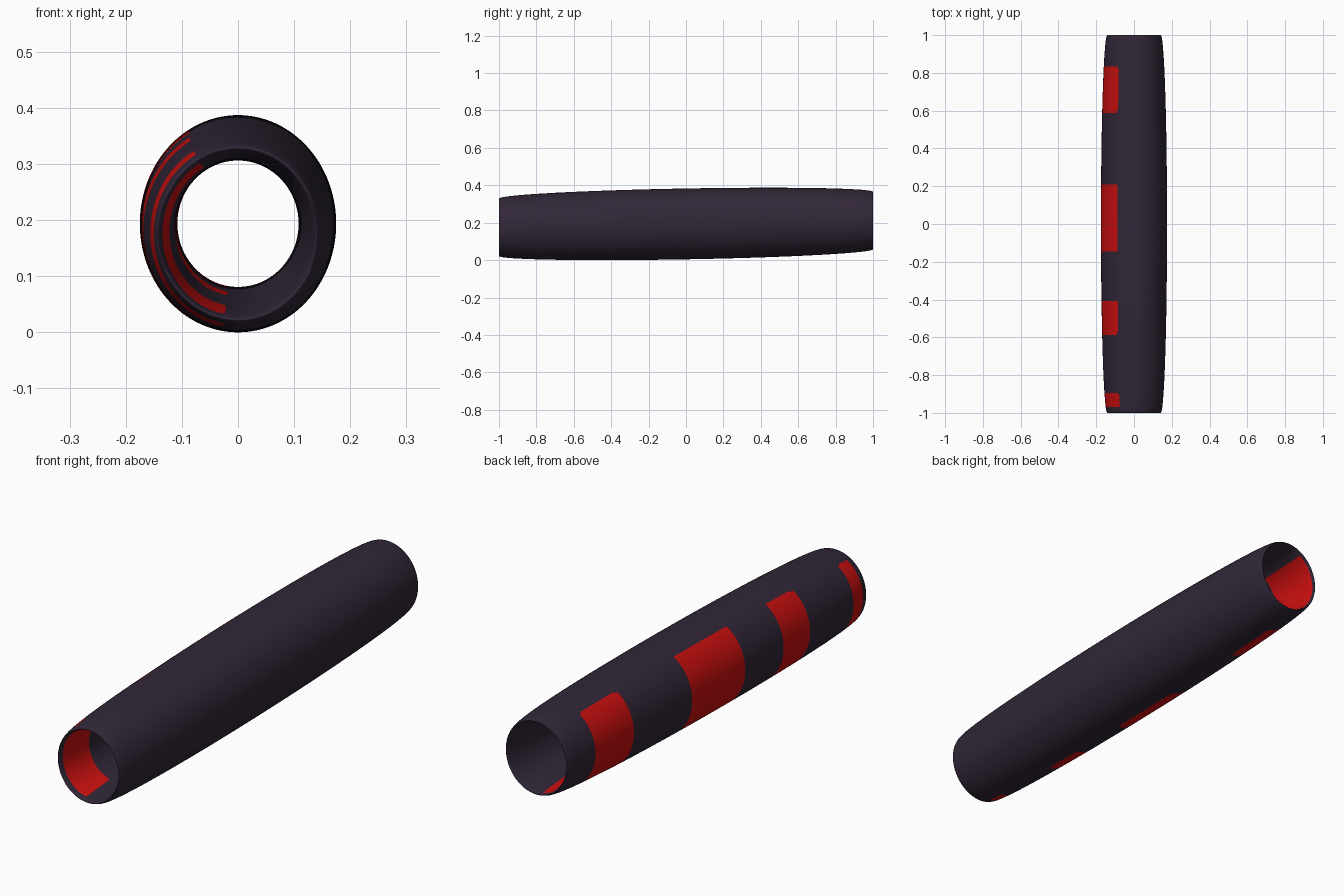
import bpy
import bmesh
from math import sin, cos, radians

cube = bpy.data.objects.get("Cube")
if cube:
    bpy.data.objects.remove(cube, do_unlink=True)

AROUND, ALONG = 144, 300          # segments around the tube, and along its wall section
RING, WALL = 0.1415, 0.0335       # ring radius and half wall thickness
TALL, SLOPE, MID_Z = 1.082, 0.018, 0.1935

# Painted bands: angle ranges on the wall section (0 front rim, 90 outside, 180 back rim, 270 inside)
BANDS = [(14, 26), (54.5, 66.4), (81.4, 102.1), (126.2, 146.1),
         (188, 220), (245, 265), (285, 298), (325, 348)]
BAND_START, BAND_END = 119.5, 260  # extent around the tube
CORNER = 3.5                       # corner rounding in degrees


def material(name, rgb):
    mat = bpy.data.materials.new(name)
    mat.use_nodes = True
    mat.diffuse_color = (*rgb, 1)
    mat.node_tree.nodes["Principled BSDF"].inputs["Base Color"].default_value = (*rgb, 1)
    return mat


def wall_point(turn, section):
    """Point on a ring whose round section is stretched along y and leans up to the back."""
    a, s = radians(turn), radians(section)
    radius = RING + WALL * sin(s)
    y = -cos(s)
    return radius * cos(a), y, MID_Z + TALL * radius * sin(a) + SLOPE * y


def in_band(turn, section):
    """True inside one of the rounded painted rectangles."""
    for low, high in BANDS:
        dx = max(BAND_START + CORNER - turn, turn - BAND_END + CORNER, 0)
        dy = max(low + CORNER - section, section - high + CORNER, 0)
        if dx * dx + dy * dy <= CORNER * CORNER:
            return True
    return False


# Tube body
bm = bmesh.new()
step_a, step_s = 360 / AROUND, 360 / ALONG
grid = [[bm.verts.new(wall_point(i * step_a, j * step_s)) for j in range(ALONG)]
        for i in range(AROUND)]
for i in range(AROUND):
    k = (i + 1) % AROUND
    for j in range(ALONG):
        m = (j + 1) % ALONG
        face = bm.faces.new((grid[i][j], grid[k][j], grid[k][m], grid[i][m]))
        face.smooth = True
        # Painted bands on the right-hand wall, outside and inside
        face.material_index = int(in_band((i + 0.5) * step_a, (j + 0.5) * step_s))
bmesh.ops.recalc_face_normals(bm, faces=bm.faces)

mesh = bpy.data.meshes.new("tube")
bm.to_mesh(mesh)
bm.free()
mesh.materials.append(material("dark_plum", (0.031, 0.020, 0.039)))
mesh.materials.append(material("red", (0.60, 0.005, 0.005)))
tube = bpy.data.objects.new("tube", mesh)
bpy.context.collection.objects.link(tube)
